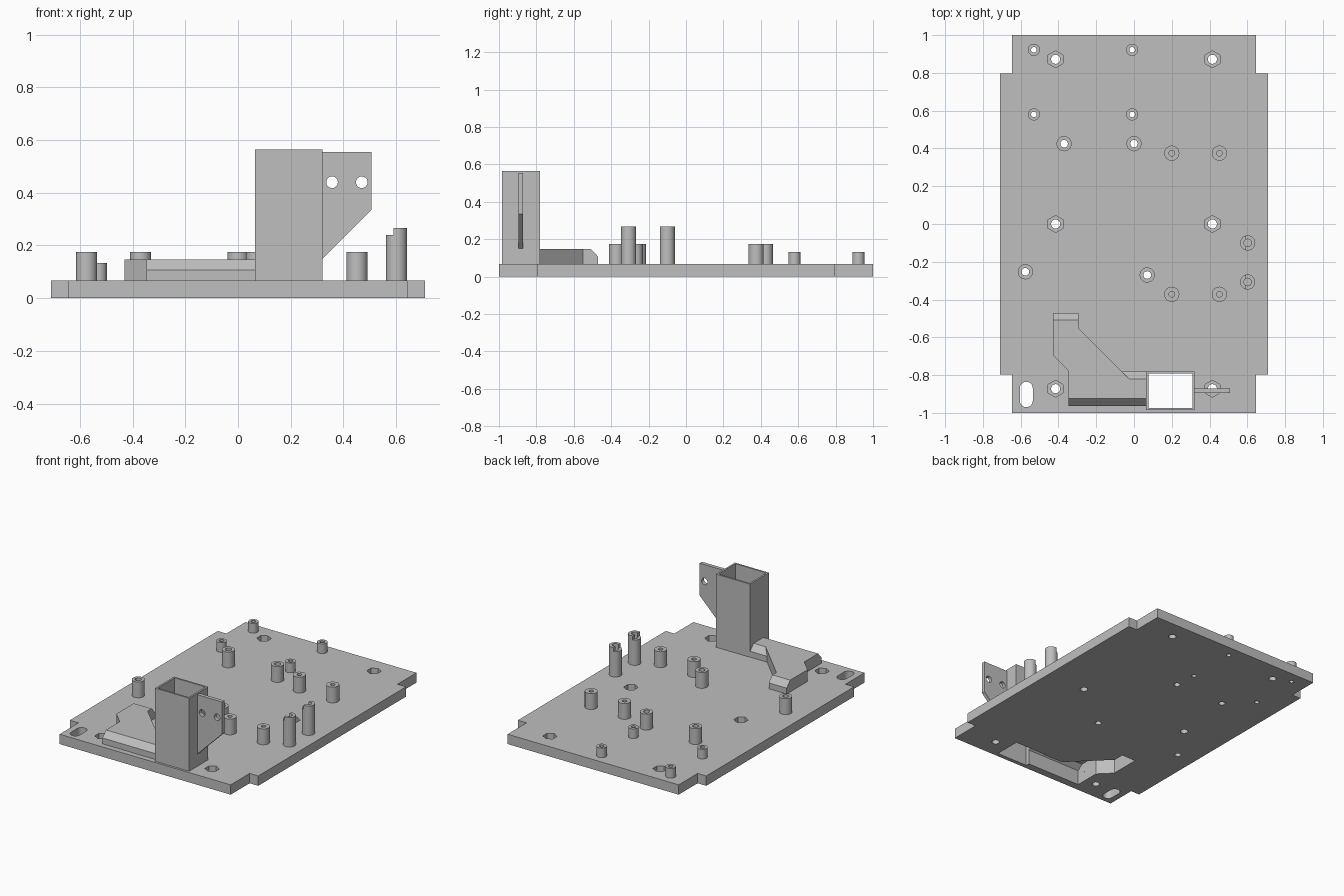
import bpy, bmesh
from math import sin, cos, pi, radians

cube = bpy.data.objects.get("Cube")
if cube:
    bpy.data.objects.remove(cube, do_unlink=True)

grey = bpy.data.materials.new("plain grey")
grey.use_nodes = True
COLOUR = (0.52, 0.52, 0.52, 1)
grey.diffuse_color = COLOUR
grey.node_tree.nodes["Principled BSDF"].inputs["Base Color"].default_value = COLOUR

T = 0.067       # plate thickness
WALL = 0.012    # chute wall


def loft(name, loops, ring=False):
    """Skin matching loops; cap the ends, or join last to first for a ring."""
    bm = bmesh.new()
    rows = [[bm.verts.new(p) for p in loop] for loop in loops]
    pairs = list(zip(rows, rows[1:]))
    if ring:
        pairs.append((rows[-1], rows[0]))
    else:
        bm.faces.new(rows[0])
        bm.faces.new(rows[-1])
    for a, b in pairs:
        for i in range(len(a)):
            j = (i + 1) % len(a)
            bm.faces.new((a[i], a[j], b[j], b[i]))
    bmesh.ops.recalc_face_normals(bm, faces=bm.faces)
    mesh = bpy.data.meshes.new(name)
    bm.to_mesh(mesh)
    bm.free()
    mesh.materials.append(grey)
    obj = bpy.data.objects.new(name, mesh)
    bpy.context.collection.objects.link(obj)
    return obj


def at(points, z):
    return [(x, y, z) for x, y in points]


def circle(x, y, r, n=32):
    return [(x + r * cos(pi / 2 + 2 * pi * i / n), y + r * sin(pi / 2 + 2 * pi * i / n)) for i in range(n)]


def rect(x0, x1, y0, y1):
    return [(x0, y0), (x1, y0), (x1, y1), (x0, y1)]


def prism(name, points, z0, z1):
    return loft(name, [at(points, z0), at(points, z1)])


def tube(name, outer, inner, z0, z1):
    return loft(name, [at(outer, z0), at(outer, z1), at(inner, z1), at(inner, z0)], ring=True)


def cut(obj, cutter, keep=False):
    mod = obj.modifiers.new("cut", 'BOOLEAN')
    mod.operation = 'DIFFERENCE'
    mod.solver = 'EXACT'
    mod.object = cutter
    bpy.context.view_layer.objects.active = obj
    bpy.ops.object.modifier_apply(modifier=mod.name)
    if not keep:
        bpy.data.objects.remove(cutter, do_unlink=True)


def cover_loops(w, z0, x_end):
    """Chamfered cover body, inset by wall w."""
    d = 0.414 * w

    def outline(c):
        back, front, side = -0.47 - w - c, -0.963 + w + c, -0.782 - w - c
        return [(-0.43 + w, back), (-0.295 - w, back), (-0.295 - w, -0.551 - d),
                (-0.064 - d + c, side), (x_end, side), (x_end, front),
                (-0.348 + w, front), (-0.348 + w, -0.777 + d), (-0.43 + w, -0.695 + d)]
    return [at(outline(0), z0), at(outline(0), 0.107 - d), at(outline(0.038), 0.147 - w)]


# Base plate with notched corners
quarter = [(0.645, -1), (0.645, -0.796), (0.71, -0.796)]
right = quarter + [(x, -y) for x, y in reversed(quarter)]
plate = prism("base_plate", right + [(-x, y) for x, y in reversed(right)], 0, T)

# Nut pockets and bolt holes
for x in (-0.415, 0.415):
    for y in (-0.872, 0, 0.872):
        cut(plate, prism("pocket", circle(x, y, 0.045, 6), 0.03, 0.1))
        cut(plate, prism("bolt_hole", circle(x, y, 0.024), -0.05, 0.1))

# Rounded cable slot
arc = [(0.034 * cos(pi * i / 12), 0.034 * sin(pi * i / 12)) for i in range(13)]
slot = [(-0.57 + x, -0.869 + y) for x, y in arc] + [(-0.57 - x, -0.936 - y) for x, y in arc]
cut(plate, prism("slot", slot, -0.05, 0.1))


# Standoffs: positions, radius, hole radius, top height, hole goes through plate
groups = [
    ("short_standoff", [(x, y) for x in (-0.53, -0.01) for y in (0.58, 0.922)], 0.032, 0.015, 0.133, True),
    ("open_standoff", [(-0.37, 0.425), (0, 0.425), (-0.575, -0.253), (0.07, -0.27)], 0.04, 0.02, 0.175, True),
    ("blind_standoff", [(x, y) for x in (0.2, 0.452) for y in (-0.372, 0.375)], 0.04, 0.015, 0.175, False),
    ("tall_post", [(0.602, -0.1), (0.602, -0.307)], 0.04, 0.02, 0.267, False),
]
for name, places, r, hole, top, through in groups:
    for x, y in places:
        post = tube(name, circle(x, y, r), circle(x, y, hole), T, top)
        if through:
            cut(plate, prism("hole", circle(x, y, hole), -0.05, 0.1))
        if name == "tall_post":
            cut(post, prism("step", rect(0.5, 0.59, y - 0.1, y + 0.1), 0.24, 0.4))

# Square chute, open at both ends
X0, X1, Y0, Y1 = 0.064, 0.321, -0.985, -0.78
inner = rect(X0 + WALL, X1 - WALL, Y0 + WALL, Y1 - WALL)
chute = tube("chute_tower", rect(X0, X1, Y0, Y1), inner, T, 0.565)
cut(plate, prism("chute_opening", inner, -0.05, 0.1))

# Hollow channel cover leading away from the chute
cover = loft("channel_cover", cover_loops(0, T, X0))
channel = loft("channel", cover_loops(WALL + 0.003, -0.05, X0 + 0.03))
for part in (cover, chute):
    cut(part, channel, keep=True)
cut(plate, channel)

# Side fin with two holes
fin_profile = [(X1, 0.555), (0.507, 0.555), (0.507, 0.335), (X1, 0.15)]
fin = loft("chute_fin", [[(x, y, z) for x, z in fin_profile] for y in (-0.896, -0.871)])
for x in (0.357, 0.47):
    cut(fin, loft("fin_hole", [[(a, y, b) for a, b in circle(x, 0.44, 0.022)] for y in (-0.95, -0.8)]))

# Smooth the round walls, keep edges crisp
bpy.ops.object.select_all(action='DESELECT')
for obj in bpy.context.collection.objects:
    if obj.type == 'MESH':
        obj.select_set(True)
bpy.context.view_layer.objects.active = plate
bpy.ops.object.shade_smooth_by_angle(angle=radians(30))
